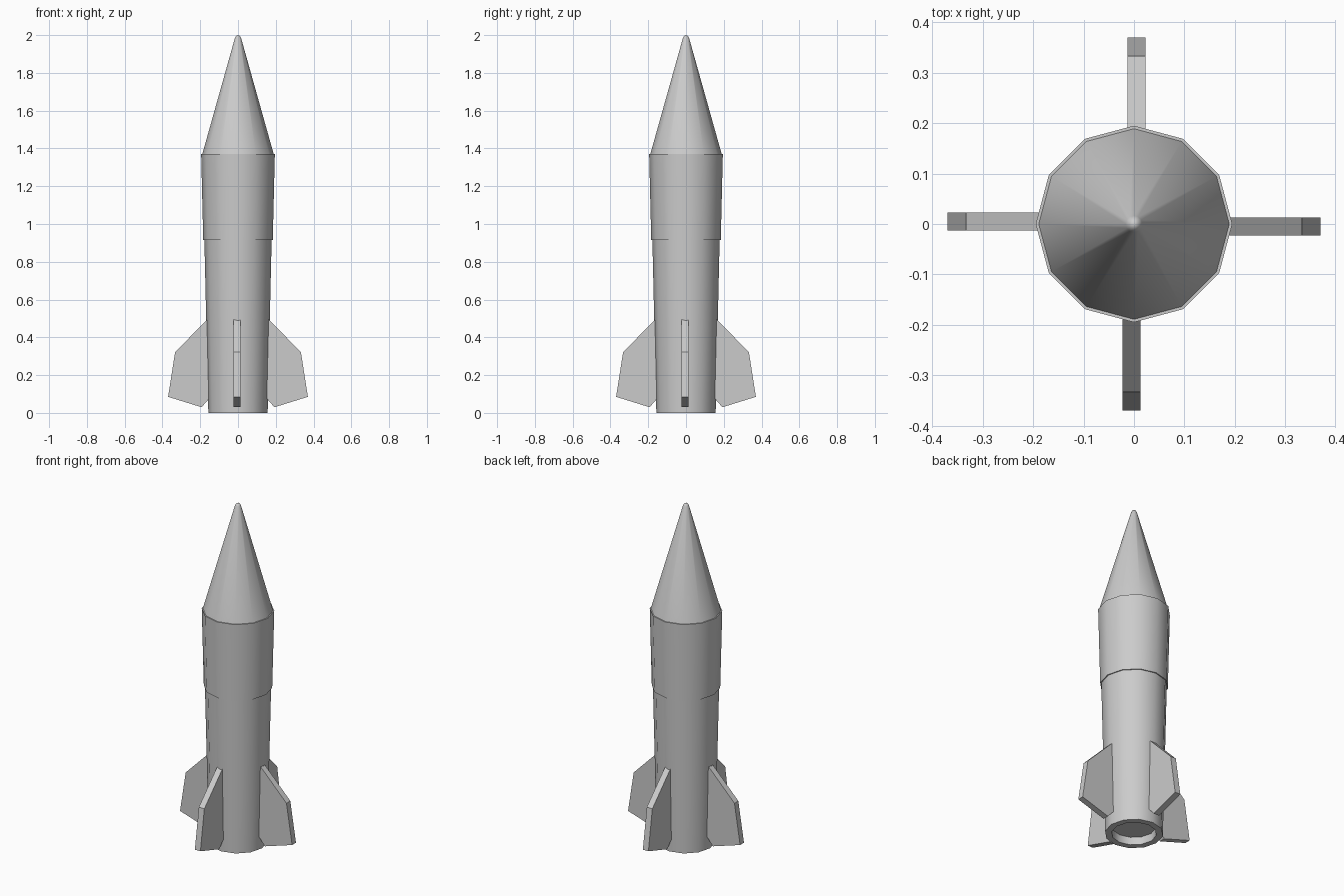
import bpy, bmesh
from math import cos, sin, radians, pi

if "Cube" in bpy.data.objects:
    bpy.data.objects.remove(bpy.data.objects["Cube"])

SIDES = 12


def finish(name, bm, smooth):
    bmesh.ops.recalc_face_normals(bm, faces=bm.faces)
    mesh = bpy.data.meshes.new(name)
    bm.to_mesh(mesh)
    bm.free()
    obj = bpy.data.objects.new(name, mesh)
    bpy.context.collection.objects.link(obj)
    if smooth:
        bpy.ops.object.select_all(action='DESELECT')
        obj.select_set(True)
        bpy.context.view_layer.objects.active = obj
        bpy.ops.object.shade_smooth_by_angle(angle=radians(40))
    return obj


def lathe(name, profile):
    """Spin (radius, z) points into a 12-sided body; radius 0 closes an end."""
    bm = bmesh.new()
    rings = []
    for r, z in profile:
        n = SIDES if r > 0 else 1
        rings.append([bm.verts.new((r * cos(2 * pi * i / SIDES), r * sin(2 * pi * i / SIDES), z))
                      for i in range(n)])
    for a, b in zip(rings, rings[1:]):
        for i in range(SIDES):
            j = (i + 1) % SIDES
            corners = [a[i % len(a)], a[j % len(a)], b[j % len(b)], b[i % len(b)]]
            bm.faces.new(list(dict.fromkeys(corners)))
    return finish(name, bm, True)


# Hull: nozzle recess, lower stage, small step, wider upper stage, top rim
lathe("hull", [(0, 0.045), (0.119, 0.045), (0.121, 0), (0.157, 0), (0.178, 0.915),
               (0.184, 0.915), (0.195, 1.37), (0.189, 1.37)])

# Nose cone with a blunt rounded tip
lathe("nose_cone", [(0.189, 1.37), (0.0165, 1.984), (0.010, 1.996), (0, 2.0)])

# Four fins, each set slightly to one side of the centre line
FIN = [(0.15, 0.505), (0.169, 0.488), (0.333, 0.322), (0.37, 0.085),
       (0.193, 0.03), (0.15, 0.078)]
for k, side in enumerate(("right", "back", "left", "front")):
    c, s = round(cos(k * pi / 2)), round(sin(k * pi / 2))
    bm = bmesh.new()
    loops = [[bm.verts.new((x * c - y * s, x * s + y * c, z)) for x, z in FIN]
             for y in (-0.023, 0.013)]
    bm.faces.new(loops[0])
    bm.faces.new(loops[1])
    for i in range(len(FIN)):
        j = (i + 1) % len(FIN)
        bm.faces.new((loops[0][i], loops[0][j], loops[1][j], loops[1][i]))
    finish("fin_" + side, bm, False)
